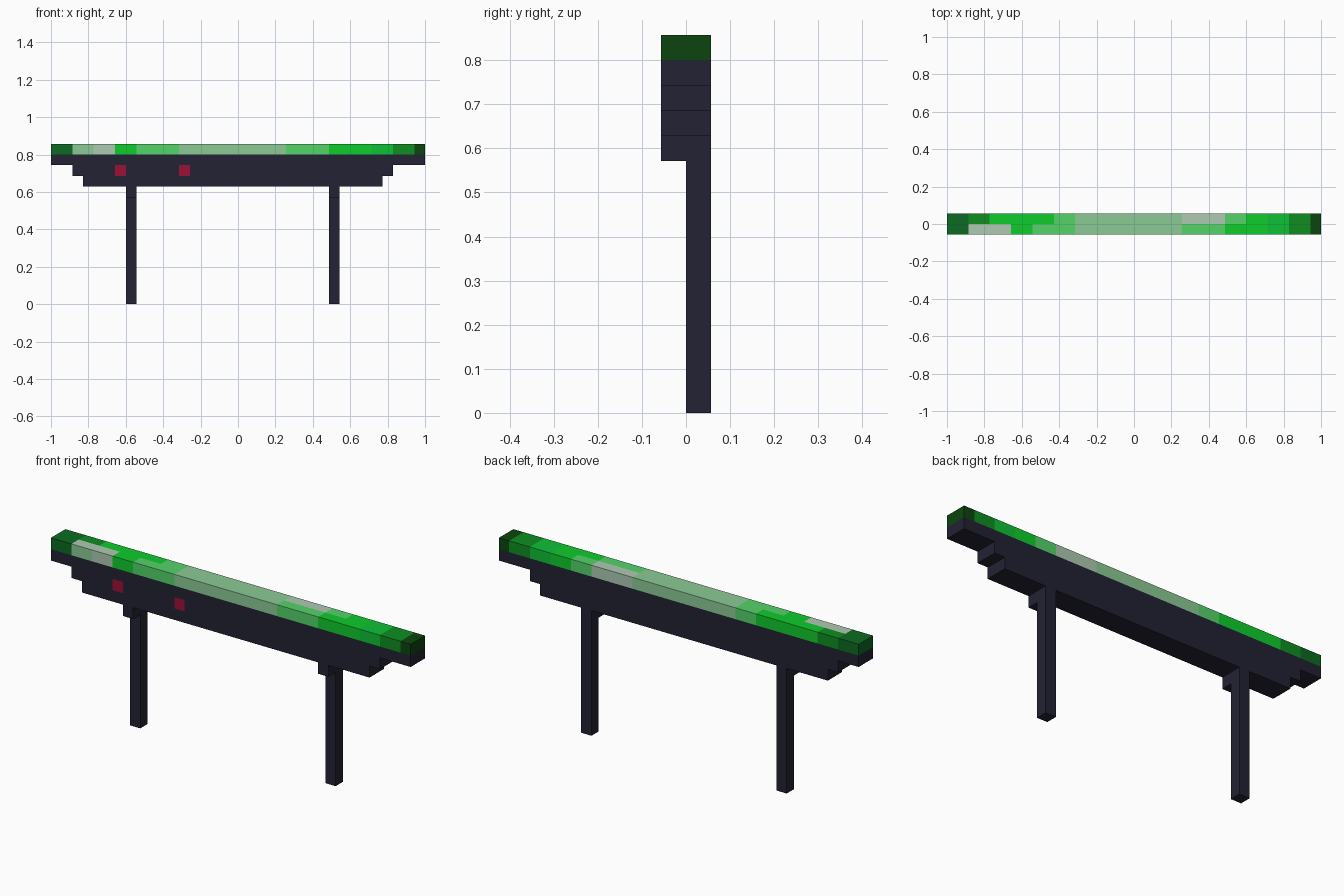
import bpy, bmesh
from mathutils import Vector

if "Cube" in bpy.data.objects:
    bpy.data.objects.remove(bpy.data.objects["Cube"])

U = 2 / 35  # one block of the grid


def srgb(h):
    def lin(c):
        c /= 255
        return c / 12.92 if c <= 0.04045 else ((c + 0.055) / 1.055) ** 2.4
    return [lin(int(h[i:i + 2], 16)) for i in (0, 2, 4)] + [1]


COLOURS = {
    "navy": "222233", "red": "9E1038", "darkest green": "0C450F",
    "dark green": "0C6A22", "leaf green": "0E8D21", "emerald green": "0DC035",
    "bright green": "0FCC2C", "mid green": "55D46A", "pale green": "8CCA95",
    "grey green": "AECAB2",
}
NAMES = list(COLOURS)
MATS = []
for n, h in COLOURS.items():
    m = bpy.data.materials.new(n)
    m.diffuse_color = srgb(h)
    m.use_nodes = True
    m.node_tree.nodes["Principled BSDF"].inputs["Base Color"].default_value = m.diffuse_color
    MATS.append(m)


def block(name, x, y, z, cuts=(), split=False, rule=None):
    """Box in grid units (x from the left end, y from the middle), cut across x."""
    bm = bmesh.new()
    bmesh.ops.create_cube(bm, size=1)
    for v in bm.verts:
        v.co = Vector((-1 + U * (x[0] if v.co.x < 0 else x[1]),
                       U * (y[0] if v.co.y < 0 else y[1]),
                       U * (z[0] if v.co.z < 0 else z[1])))
    planes = [((-1 + U * c, 0, 0), (1, 0, 0)) for c in cuts]
    if split:
        planes.append(((0, 0, 0), (0, 1, 0)))
    for co, no in planes:
        bmesh.ops.bisect_plane(bm, geom=bm.verts[:] + bm.edges[:] + bm.faces[:],
                               plane_co=co, plane_no=no, dist=1e-6)
    bm.normal_update()
    me = bpy.data.meshes.new(name)
    used = []
    for f in bm.faces:
        c = f.calc_center_median()
        col = rule((c.x + 1) / U, c.y, f.normal) if rule else "navy"
        if col not in used:
            used.append(col)
            me.materials.append(MATS[NAMES.index(col)])
        f.material_index = used.index(col)
    bm.to_mesh(me)
    bm.free()
    ob = bpy.data.objects.new(name, me)
    bpy.context.collection.objects.link(ob)


# Coloured top strip: (end of run, colour) for the front and back rows
FRONT = [(2, "dark green"), (6, "grey green"), (8, "bright green"), (12, "mid green"),
         (22, "pale green"), (26, "mid green"), (30, "bright green"),
         (32, "emerald green"), (34, "leaf green"), (35, "darkest green")]
BACK = [(2, "dark green"), (4, "leaf green"), (10, "bright green"), (12, "mid green"),
        (22, "pale green"), (26, "grey green"), (28, "mid green"), (30, "bright green"),
        (32, "emerald green"), (34, "leaf green"), (35, "darkest green")]


def strip_rule(k, y, n):
    if n.y < -0.5 and 2 < k < 4:
        return "pale green"
    return next(c for end, c in (FRONT if y < 0 else BACK) if k <= end + 0.01)


cuts = sorted({e for e, _ in FRONT + BACK if e < 35})
block("top_strip", (0, 35), (-1, 1), (14, 15), cuts, True, strip_rule)


# Stepped body, with two red squares on the front of the middle layer
def red_rule(k, y, n):
    return "red" if n.y < -0.5 and (6 < k < 7 or 12 < k < 13) else "navy"


block("upper_body", (0, 35), (-1, 1), (13, 14))
block("middle_body", (2, 32), (-1, 1), (12, 13), (6, 7, 12, 13), False, red_rule)
block("lower_body", (3, 31), (-1, 1), (11, 12))

# Brackets and legs
for side, k in (("left", 7), ("right", 26)):
    block(side + "_bracket", (k, k + 1), (-1, 1), (10, 11))
    block(side + "_leg", (k, k + 1), (0, 1), (0, 10))
